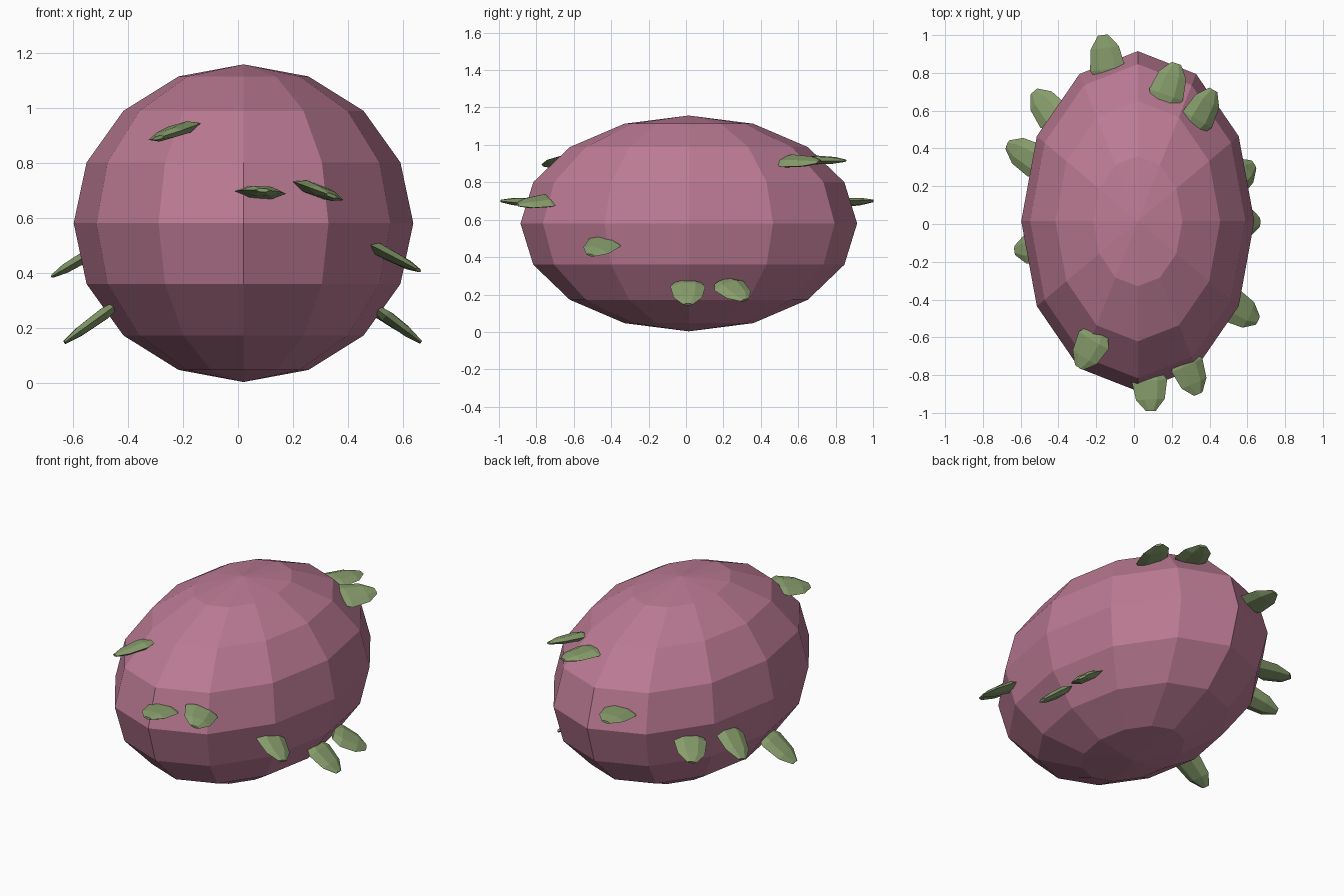
import bpy, bmesh, math
from mathutils import Vector, Matrix

if "Cube" in bpy.data.objects:
    bpy.data.objects.remove(bpy.data.objects["Cube"])


def material(name, color):
    m = bpy.data.materials.new(name)
    m.diffuse_color = (*color, 1)
    m.use_nodes = True
    m.node_tree.nodes["Principled BSDF"].inputs["Base Color"].default_value = m.diffuse_color
    return m


pink = material("dusty_pink", (0.50, 0.195, 0.295))
green = material("leaf_green", (0.245, 0.34, 0.15))


def make_object(name, bm, mat):
    bmesh.ops.recalc_face_normals(bm, faces=bm.faces)
    me = bpy.data.meshes.new(name)
    bm.to_mesh(me)
    bm.free()
    me.materials.append(mat)
    ob = bpy.data.objects.new(name, me)
    bpy.context.collection.objects.link(ob)
    return ob


# Faceted fruit body: 12 sides, 8 rings, stretched along y
bm = bmesh.new()
bmesh.ops.create_uvsphere(bm, u_segments=12, v_segments=8, radius=1)
bmesh.ops.transform(bm, verts=bm.verts, matrix=Matrix.Translation((0.02, 0.015, 0.58))
                    @ Matrix.Diagonal((0.617, 0.9, 0.577, 1)))
make_object("fruit_body", bm, pink)

# Leaf sections: position along the leaf (0 base, 1 tip), half width, half thickness
SECTIONS = [(-0.12, 0.062, 0.014), (0.15, 0.094, 0.024), (0.68, 0.076, 0.019), (1.0, 0.026, 0.007)]


def leaf(name, base, tip, normal):
    """Flat blunt scale made of six-sided sections."""
    base, tip = Vector(base), Vector(tip)
    axis = (tip - base).normalized()
    side = axis.cross(Vector(normal)).normalized()
    up = side.cross(axis)
    bm = bmesh.new()
    rings = []
    for t, w, h in SECTIONS:
        c = base.lerp(tip, t)
        rings.append([bm.verts.new(c + side * (w * a) + up * (h * b)) for a, b in
                      ((1, 0), (0.45, 0.9), (-0.45, 0.9), (-1, 0), (-0.45, -0.9), (0.45, -0.9))])
    for r0, r1 in zip(rings, rings[1:]):
        for i in range(6):
            j = (i + 1) % 6
            bm.faces.new((r0[i], r0[j], r1[j], r1[i]))
    bm.faces.new(rings[0])
    bm.faces.new(rings[-1])
    make_object(name, bm, green)


# Leaves: base centre, tip centre, facing direction
leaf("leaf_back_left", (-0.135, 0.79, 0.69), (-0.165, 1.0, 0.70), (-0.1, 0, 1))
leaf("leaf_back_top", (0.16, 0.655, 0.92), (0.225, 0.85, 0.915), (0.05, 0, 1))
leaf("leaf_back_top_right", (0.32, 0.525, 0.915), (0.42, 0.71, 0.91), (0.35, -0.05, 0.93))
leaf("leaf_left_rear", (-0.41, 0.55, 0.51), (-0.53, 0.70, 0.44), (-0.4, 0.2, 0.9))
leaf("leaf_left_middle", (-0.50, 0.32, 0.49), (-0.67, 0.42, 0.39), (-0.5, 0, 0.87))
leaf("leaf_left_low", (-0.46, -0.12, 0.27), (-0.63, -0.14, 0.147), (-0.6, 0, 0.8))
leaf("leaf_front_top", (-0.20, -0.59, 0.925), (-0.29, -0.76, 0.89), (-0.28, 0, 0.96))
leaf("leaf_front", (0.08, -0.80, 0.69), (0.09, -0.99, 0.70), (0.05, 0, 1))
leaf("leaf_front_right", (0.27, -0.72, 0.705), (0.34, -0.90, 0.68), (0.35, 0, 0.94))
leaf("leaf_right_front", (0.50, -0.42, 0.49), (0.655, -0.51, 0.41), (0.48, 0, 0.87))
leaf("leaf_right_middle", (0.515, 0.01, 0.26), (0.665, 0.01, 0.147), (0.6, 0, 0.8))
leaf("leaf_right_rear", (0.51, 0.215, 0.26), (0.635, 0.315, 0.17), (0.6, 0.1, 0.8))
